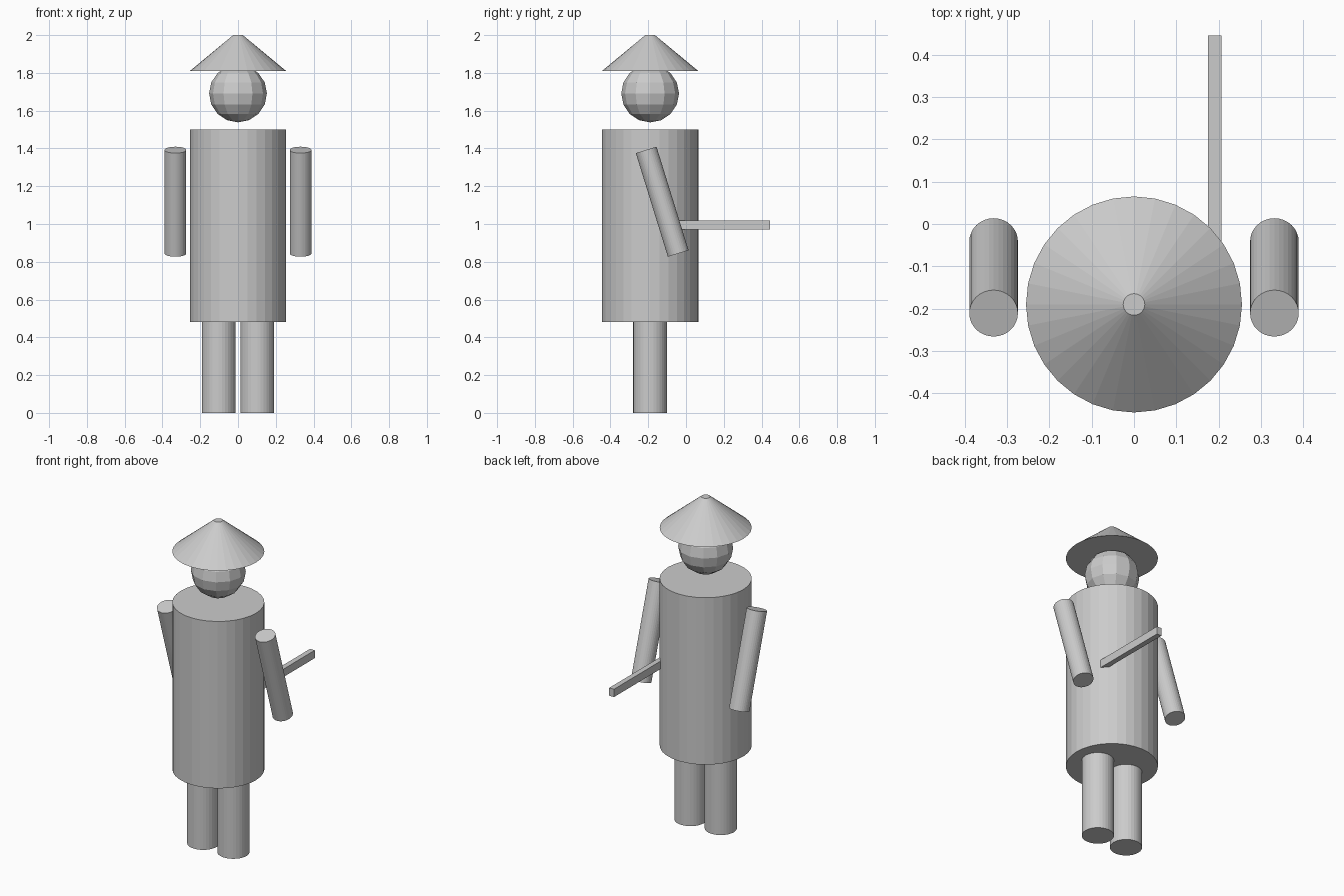
import bpy
from math import degrees

if "Cube" in bpy.data.objects:
    bpy.data.objects.remove(bpy.data.objects["Cube"])

YC = -0.19  # the figure stands behind the stick's tip


def cylinder(name, r, depth, loc, rot_x=0.0):
    bpy.ops.mesh.primitive_cylinder_add(vertices=32, radius=r, depth=depth,
                                        location=loc, rotation=(rot_x, 0, 0))
    bpy.context.object.name = name


# body
cylinder("body", 0.255, 1.02, (0, YC, 0.99))

# head
bpy.ops.mesh.primitive_uv_sphere_add(segments=12, ring_count=8, radius=0.153,
                                     location=(0, YC, 1.691))
bpy.context.object.name = "head"

# conical hat with a small flat top
bpy.ops.mesh.primitive_cone_add(vertices=32, radius1=0.255, radius2=0.0255,
                                depth=0.19, location=(0, YC, 1.905))
bpy.context.object.name = "hat"

# arms swing forward, legs stand straight
for side, s in (("left", -1), ("right", 1)):
    cylinder(side + "_arm", 0.0574, 0.574, (s * 0.3315, YC + 0.064, 1.118), 0.3)
    cylinder(side + "_leg", 0.0893, 0.574, (s * 0.102, YC, 0.287))

# stick pointing back from the body
bpy.ops.mesh.primitive_cube_add(size=1, location=(0.191, 0.127, 0.994))
stick = bpy.context.object
stick.name = "stick"
stick.scale = (0.032, 0.637, 0.048)
